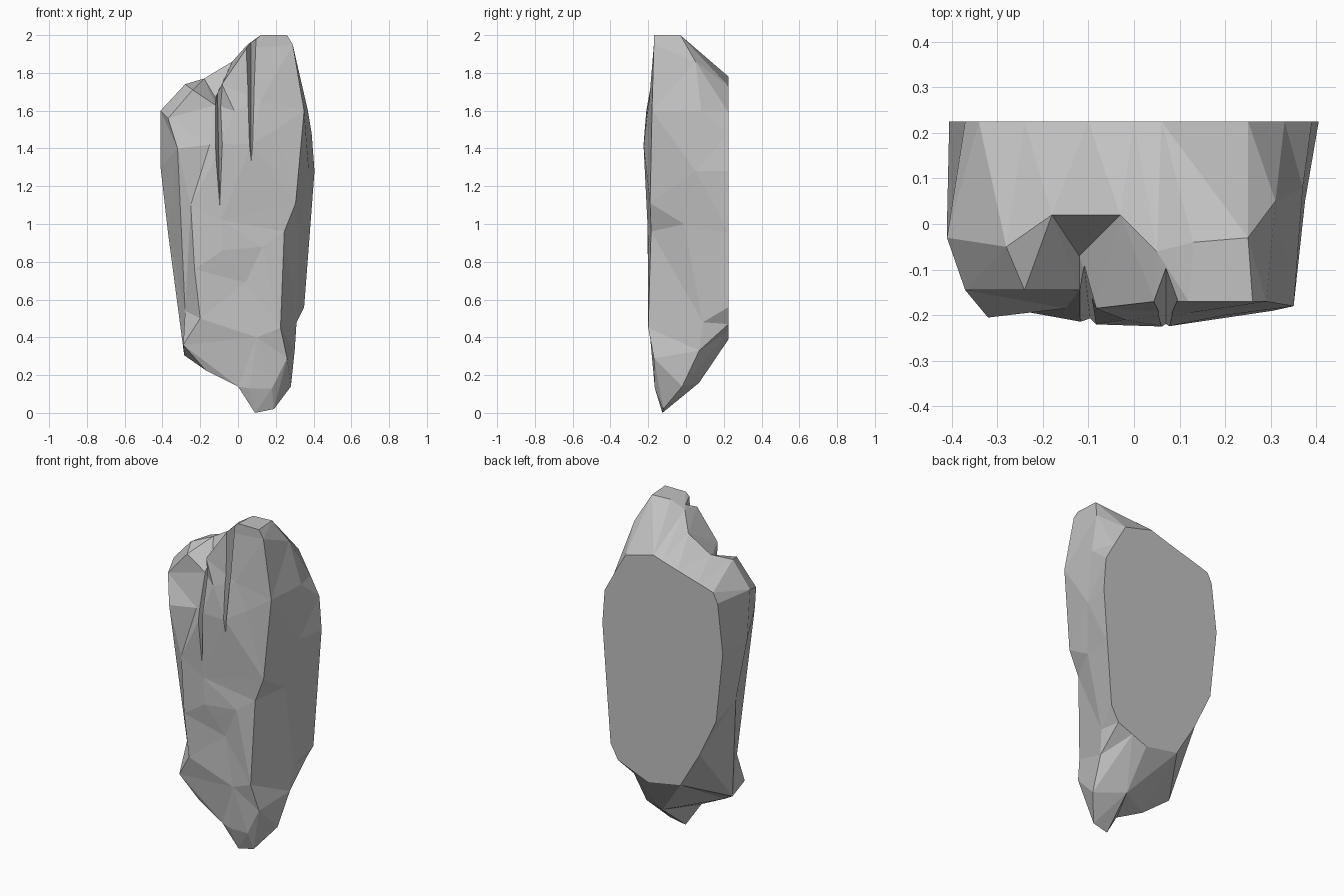
import bpy
import bmesh
from mathutils import Vector
from mathutils.geometry import delaunay_2d_cdt

default_cube = bpy.data.objects.get("Cube")
if default_cube:
    bpy.data.objects.remove(default_cube, do_unlink=True)

BACK_Y = 0.225

# Outline of the flat back, clockwise from the peak, as x and z
back_outline = [
    (.06, 1.78), (.25, 1.73), (.33, 1.59), (.39, 1.48), (.405, 1.28), (.38, .95),
    (.35, .56), (.3, .47), (.2, .43), (.1, .39), (-.12, .43), (-.25, .65),
    (-.36, .88), (-.405, 1.3), (-.37, 1.6), (-.34, 1.66), (-.24, 1.69), (-.1, 1.73),
    (0, 1.76),
]

# Widest outline, through the middle of the slab
middle_outline = [
    (.13, -.04, 2), (.25, -.03, 2), (.31, .05, 1.86), (.37, .08, 1.6), (.375, .05, 1.28),
    (.325, -.01, 1), (.31, .09, .48), (.3, .07, .33), (.28, -.02, .14), (.11, .07, .16),
    (-.17, -.13, .225), (-.285, -.04, .305), (-.37, .05, .95), (-.41, 0, 1.3),
    (-.41, -.03, 1.6), (-.28, -.05, 1.74), (-.18, .02, 1.77), (-.03, .02, 1.86),
    (.05, -.06, 1.95),
]

# Rim of the craggy front
front_outline = [
    (.12, -.17, 2), (.26, -.17, 2), (.29, -.17, 1.95), (.35, -.18, 1.6), (.305, -.19, 1.11),
    (.245, -.185, .96), (.225, -.2, .45), (.26, -.17, .29), (.19, -.12, .02),
    (.09, -.125, 0), (0, -.15, .14), (-.29, -.15, .36), (-.28, -.09, .54),
    (-.32, -.205, 1.4), (-.37, -.145, 1.56), (-.24, -.145, 1.71),
    (-.12, -.145, 1.63), (-.085, -.185, 1.74), (.045, -.17, 1.93),
]

# Bumps and ledges within the front
front_bumps = [
    (-.085, -.22, 1.42), (.07, -.225, 1.42), (-.02, -.21, 1.6), (.12, -.195, 1.65),
    (.2, -.2, 1.5), (-.15, -.185, 1.42), (-.25, -.19, 1.1), (-.09, -.205, 1.02),
    (.13, -.2, .88), (-.08, -.205, .86), (-.23, -.19, .76), (.04, -.18, .69),
    (-.02, -.195, .79), (-.2, -.185, .5), (.1, -.19, .4), (.18, -.165, .13),
    (.06, -.165, .13),
]


def make_material(name, color):
    material = bpy.data.materials.new(name)
    material.use_nodes = True
    material.diffuse_color = color
    shader = material.node_tree.nodes["Principled BSDF"]
    shader.inputs["Base Color"].default_value = color
    shader.inputs["Roughness"].default_value = 0.9
    return material


def make_object(name, bm, material):
    bmesh.ops.recalc_face_normals(bm, faces=bm.faces)
    mesh = bpy.data.meshes.new(name)
    bm.to_mesh(mesh)
    bm.free()
    mesh.materials.append(material)
    obj = bpy.data.objects.new(name, mesh)
    bpy.context.collection.objects.link(obj)
    return obj


def bridge(bm, ring_a, ring_b):
    """Join two rings with quads, listed in ring order."""
    following = zip(ring_a, ring_a[1:] + ring_a[:1], ring_b[1:] + ring_b[:1], ring_b)
    return [bm.faces.new(corners) for corners in following]


def cut_crack(target, name, tip, left, right, floor, material):
    """Carve a narrow wedge that opens upwards from its tip."""
    bm = bmesh.new()
    for point in (tip, left, right, floor):
        bm.verts.new(point)
    bmesh.ops.convex_hull(bm, input=bm.verts)
    cutter = make_object(name, bm, material)
    cutter.hide_render = True
    cutter.hide_viewport = True
    cutter.display_type = 'WIRE'
    modifier = target.modifiers.new(name, 'BOOLEAN')
    modifier.operation = 'DIFFERENCE'
    modifier.solver = 'EXACT'
    modifier.object = cutter


stone = make_material("grey stone", (.54, .54, .54, 1))

# Slab sides
bm = bmesh.new()
back = [bm.verts.new((x, BACK_Y, z)) for x, z in back_outline]
middle = [bm.verts.new(p) for p in middle_outline]
front = [bm.verts.new(p) for p in front_outline]
bridge(bm, back, middle)
front_band = bridge(bm, middle, front)

# Hollow behind the long crack, sunk into the band below the ridge
hollow = bmesh.ops.poke(bm, faces=[front_band[16]])["verts"][0]
hollow.co = (-.12, -.07, 1.67)
bmesh.ops.triangulate(bm, faces=bm.faces[:], quad_method='SHORT_EDGE')

# Flat back
bm.faces.new(back)

# Faceted front, triangulated between its rim and its bumps
front_verts = front + [bm.verts.new(p) for p in front_bumps]
flat = [Vector((v.co.x, v.co.z)) for v in front_verts]
rim = list(reversed(range(len(front))))
result = delaunay_2d_cdt(flat, [], [rim], 1, 1e-5)
triangles, sources = result[2], result[3]
for triangle in triangles:
    bm.faces.new([front_verts[sources[i][0]] for i in triangle])

rock = make_object("rock_slab", bm, stone)

# Two cracks running down from the top
cut_crack(rock, "long_crack_cutter", (-.095, -.22, 1.03), (-.16, -.27, 1.75),
          (-.06, -.27, 1.75), (-.11, -.08, 1.75), stone)
cut_crack(rock, "short_crack_cutter", (.07, -.235, 1.25), (-.01, -.28, 2.05),
          (.14, -.28, 2.05), (.07, -.08, 2.05), stone)
